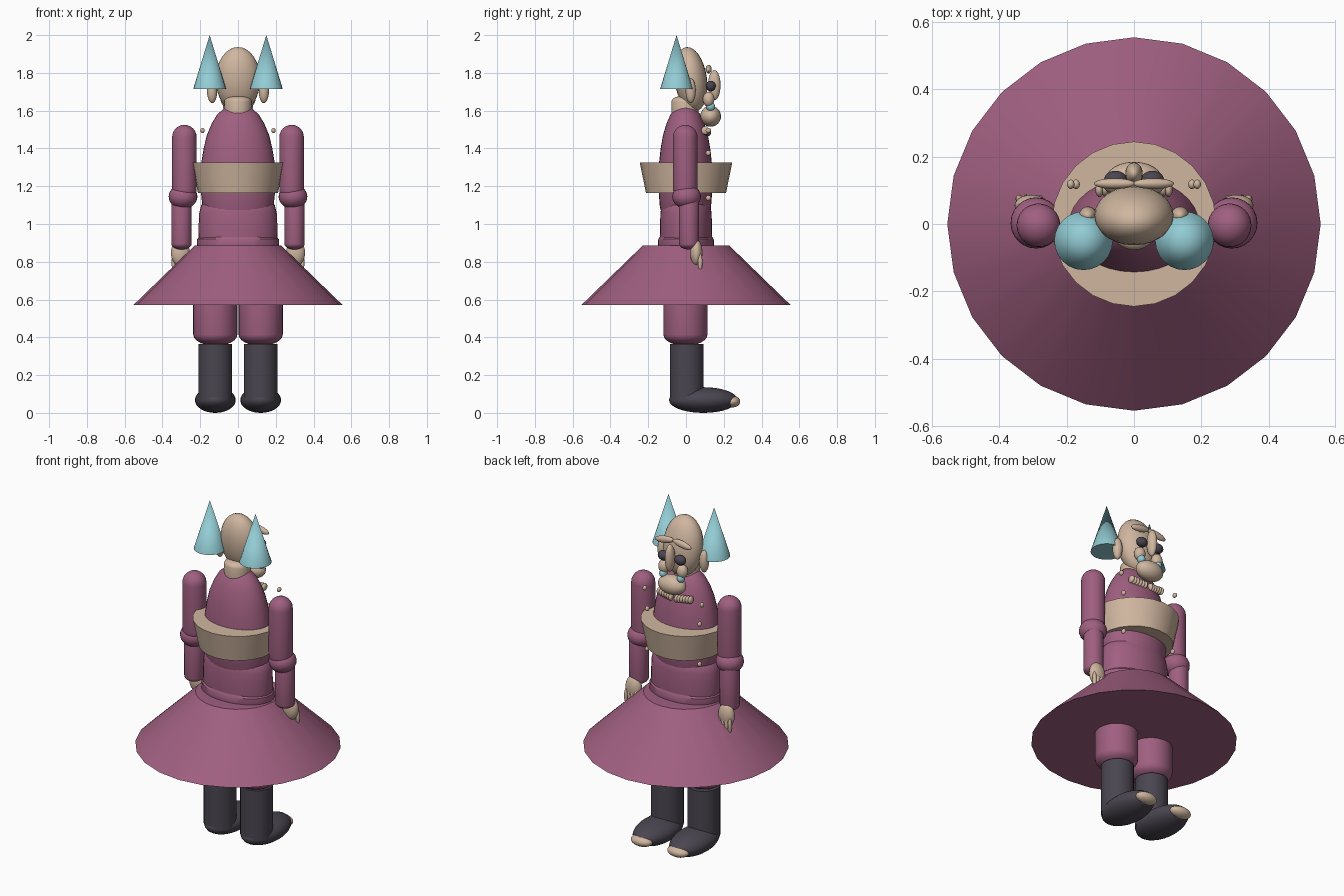
import bpy, math

if "Cube" in bpy.data.objects:
    bpy.data.objects.remove(bpy.data.objects["Cube"], do_unlink=True)


def material(name, rgb):
    m = bpy.data.materials.new(name)
    m.use_nodes = True
    m.diffuse_color = (*rgb, 1)
    m.node_tree.nodes["Principled BSDF"].inputs["Base Color"].default_value = (*rgb, 1)
    return m


SKIN = material("tan skin", (0.63, 0.47, 0.35))
CLOTH = material("plum cloth", (0.35, 0.115, 0.216))
DARK = material("dark leather", (0.069, 0.06, 0.08))
TEAL = material("pale teal", (0.29, 0.60, 0.66))


def finish(name, mat, smooth=True):
    ob = bpy.context.object
    ob.name = name
    ob.data.materials.append(mat)
    bpy.ops.object.transform_apply(location=False, rotation=False, scale=True)
    if smooth:
        bpy.ops.object.shade_smooth_by_angle(angle=math.radians(35))
    return ob


def ball(name, mat, loc, radii, rot=(0, 0, 0)):
    bpy.ops.mesh.primitive_uv_sphere_add(segments=24, ring_count=16, location=loc, rotation=rot)
    bpy.context.object.scale = radii
    return finish(name, mat)


def cone(name, mat, x, y, low, high, r_low, r_high, sides=24):
    bpy.ops.mesh.primitive_cone_add(vertices=sides, radius1=r_low, radius2=r_high,
                                    depth=high - low, location=(x, y, (low + high) / 2))
    return finish(name, mat)


def lathe(name, mat, loc, profile, squash=1.0, sides=32):
    """Spin a (radius, height) profile about z, closed at both ends."""
    verts, faces = [], []
    for r, z in profile:
        for i in range(sides):
            a = math.tau * i / sides
            verts.append((r * math.cos(a), r * squash * math.sin(a), z))
    for k in range(len(profile) - 1):
        for i in range(sides):
            j = (i + 1) % sides
            a, b = k * sides, (k + 1) * sides
            faces.append((a + i, a + j, b + j, b + i))
    faces.append(tuple(reversed(range(sides))))
    faces.append(tuple(range(len(verts) - sides, len(verts))))
    me = bpy.data.meshes.new(name)
    me.from_pydata(verts, [], faces)
    ob = bpy.data.objects.new(name, me)
    bpy.context.collection.objects.link(ob)
    ob.location = loc
    bpy.ops.object.select_all(action="DESELECT")
    ob.select_set(True)
    bpy.context.view_layer.objects.active = ob
    return finish(name, mat)


def capsule(name, mat, x, y, low, high, r, dome=None):
    """Upright rod with domed ends."""
    dome = dome or r
    steps = [math.pi / 2 * i / 6 for i in range(7)]
    prof = [(max(r * math.sin(t), 0.001), low + dome * (1 - math.cos(t))) for t in steps]
    prof += [(max(r * math.cos(t), 0.001), high - dome * (1 - math.sin(t))) for t in steps]
    return lathe(name, mat, (x, y, 0), prof)


# Torso, belly and hips
lathe("chest", CLOTH, (0, -0.003, 0),
      [(0.15, 1.0), (0.188, 1.09), (0.2, 1.2), (0.198, 1.3), (0.182, 1.4), (0.165, 1.47),
       (0.14, 1.53), (0.11, 1.58), (0.07, 1.615), (0.03, 1.632), (0.002, 1.636)], 0.72)
lathe("belly", CLOTH, (0, 0, 0),
      [(0.2, 0.86), (0.21, 0.92), (0.208, 1.0), (0.205, 1.06), (0.195, 1.1), (0.17, 1.125),
       (0.1, 1.135)], 0.66)
lathe("hips", CLOTH, (0, 0, 0), [(0.2, 0.84), (0.218, 0.88), (0.216, 0.92), (0.195, 0.94)], 0.68)
cone("wide_band", SKIN, 0, 0, 1.165, 1.325, 0.212, 0.245)
cone("skirt", CLOTH, 0, 0, 0.57, 0.885, 0.555, 0.23)

# Neck and head
capsule("neck", SKIN, 0, -0.005, 1.52, 1.68, 0.072, 0.03)
ball("head", SKIN, (0, 0.025, 1.765), (0.118, 0.086, 0.173), (math.radians(8), 0, 0))
ball("nose", SKIN, (0, 0.15, 1.735), (0.026, 0.033, 0.08))
ball("muzzle", SKIN, (0, 0.13, 1.57), (0.085, 0.055, 0.055))

for side, s in (("left", 1), ("right", -1)):
    # Face details
    ball(side + "_ear", SKIN, (s * 0.137, 0.025, 1.705), (0.027, 0.027, 0.065))
    ball(side + "_brow", SKIN, (s * 0.058, 0.12, 1.82), (0.062, 0.016, 0.02),
         (0, s * math.radians(10), 0))
    ball(side + "_eye", DARK, (s * 0.055, 0.132, 1.73), (0.034, 0.026, 0.028))
    ball(side + "_cheek", SKIN, (s * 0.06, 0.12, 1.66), (0.032, 0.03, 0.04))
    ball(side + "_mouth_bead", TEAL, (s * 0.058, 0.13, 1.622), (0.022, 0.024, 0.024))
    cone(side + "_horn", TEAL, s * 0.15, -0.05, 1.715, 2.0, 0.087, 0.0)

    # Ribbed collar bow and studs
    for i in range(6):
        ball(f"{side}_collar_rib_{i}", SKIN, (s * (0.018 + 0.017 * i), 0.112 - 0.002 * i, 1.485 + 0.002 * i),
             (0.012, 0.021, 0.022))
    for i in range(4):
        ball(f"{side}_stud_{i}", SKIN, (s * (0.188 if i == 0 else 0.172), 0.118, 1.495 - 0.119 * i),
             (0.011, 0.014, 0.014))

    # Arm
    capsule(side + "_upper_arm", CLOTH, s * 0.284, -0.004, 1.12, 1.525, 0.065)
    ball(side + "_elbow", CLOTH, (s * 0.291, 0.003, 1.145), (0.076, 0.076, 0.065))
    capsule(side + "_forearm", CLOTH, s * 0.299, 0.016, 0.865, 1.15, 0.054, 0.03)
    ball(side + "_palm", SKIN, (s * 0.305, 0.055, 0.848), (0.05, 0.032, 0.07))
    for i in range(4):
        ball(f"{side}_finger_{i}", SKIN, (s * (0.278 + 0.021 * i), 0.075, 0.798),
             (0.011, 0.012, 0.045))

    # Leg and shoe
    capsule(side + "_thigh", CLOTH, s * 0.12, -0.003, 0.355, 0.8, 0.117, 0.06)
    cone(side + "_boot", DARK, s * 0.12, 0.004, 0.07, 0.365, 0.089, 0.089, 32)
    ball(side + "_foot", DARK, (s * 0.12, 0.092, 0.068), (0.108, 0.182, 0.068))
    ball(side + "_toe_cap", SKIN, (s * 0.12, 0.245, 0.06), (0.066, 0.042, 0.031))
